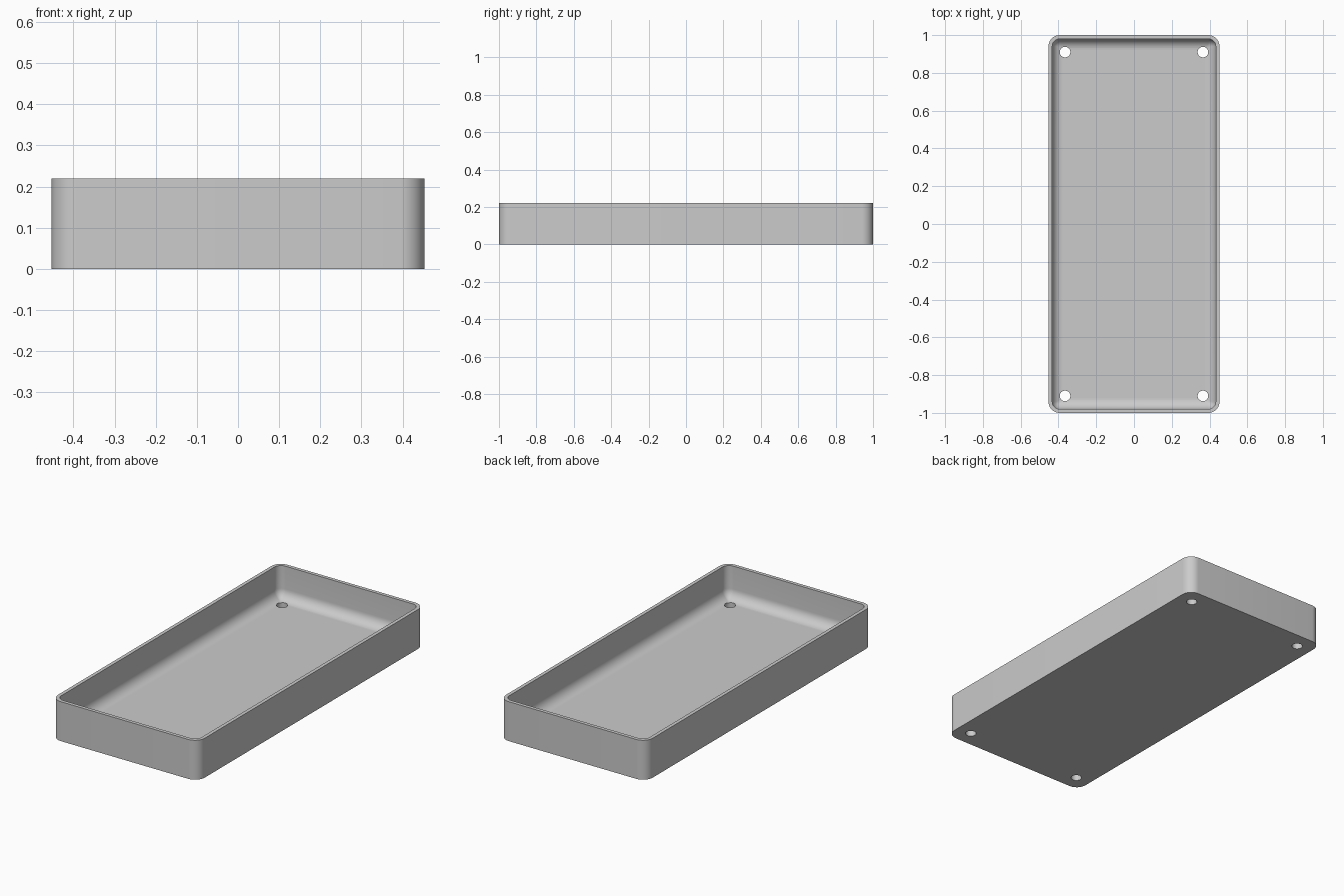
import bpy, bmesh, math

if "Cube" in bpy.data.objects:
    bpy.data.objects.remove(bpy.data.objects["Cube"])

HALF_X, HALF_Y, HEIGHT = 0.453, 1.0, 0.22
CORNER, WALL, FLOOR, FILLET = 0.06, 0.02, 0.036, 0.057
HOLE_X, HOLE_Y, HOLE_R = 0.365, 0.91, 0.028
STEPS = 10

grey = bpy.data.materials.new("plain grey")
grey.use_nodes = True
grey.diffuse_color = (0.6, 0.6, 0.6, 1)
grey.node_tree.nodes["Principled BSDF"].inputs["Base Color"].default_value = (0.6, 0.6, 0.6, 1)


def rounded_loop(bm, inset, z):
    """Rounded rectangle of vertices, inset from the outer wall."""
    r = max(CORNER - inset, 0.012)
    cx, cy = HALF_X - inset - r, HALF_Y - inset - r
    verts = []
    for quarter, (sx, sy) in enumerate([(1, 1), (-1, 1), (-1, -1), (1, -1)]):
        for i in range(STEPS + 1):
            a = math.pi / 2 * (quarter + i / STEPS)
            verts.append(bm.verts.new((sx * cx + r * math.cos(a), sy * cy + r * math.sin(a), z)))
    return verts


# Section of the wall: outside, rim, inside, then the fillet down to the floor
section = [(0, 0), (0, HEIGHT), (WALL, HEIGHT)]
for i in range(STEPS + 1):
    a = math.pi / 2 * i / STEPS
    section.append((WALL + FILLET * (1 - math.cos(a)), FLOOR + FILLET * (1 - math.sin(a))))

# Tray shell
bm = bmesh.new()
loops = [rounded_loop(bm, inset, z) for inset, z in section]
for low, high in zip(loops, loops[1:]):
    n = len(low)
    for i in range(n):
        j = (i + 1) % n
        bm.faces.new((low[i], low[j], high[j], high[i]))
bm.faces.new(loops[-1])
bm.faces.new(reversed(loops[0]))
bmesh.ops.recalc_face_normals(bm, faces=bm.faces)
mesh = bpy.data.meshes.new("tray")
bm.to_mesh(mesh)
bm.free()
mesh.materials.append(grey)
tray = bpy.data.objects.new("tray", mesh)
bpy.context.collection.objects.link(tray)

# Screw holes through the floor corners
for sx in (-1, 1):
    for sy in (-1, 1):
        bpy.ops.mesh.primitive_cylinder_add(vertices=32, radius=HOLE_R, depth=0.3,
                                            location=(sx * HOLE_X, sy * HOLE_Y, 0))
        cutter = bpy.context.object
        cutter.name = "hole_cutter"
        cutter.hide_render = True
        cutter.data.materials.append(grey)
        cut = tray.modifiers.new("screw_hole", "BOOLEAN")
        cut.operation, cut.solver, cut.object = "DIFFERENCE", "EXACT", cutter
        bpy.context.view_layer.objects.active = tray
        bpy.ops.object.modifier_apply(modifier=cut.name)
        bpy.data.objects.remove(cutter)

bpy.ops.object.select_all(action="DESELECT")
tray.select_set(True)
bpy.context.view_layer.objects.active = tray
bpy.ops.object.shade_smooth_by_angle(angle=math.radians(30))
